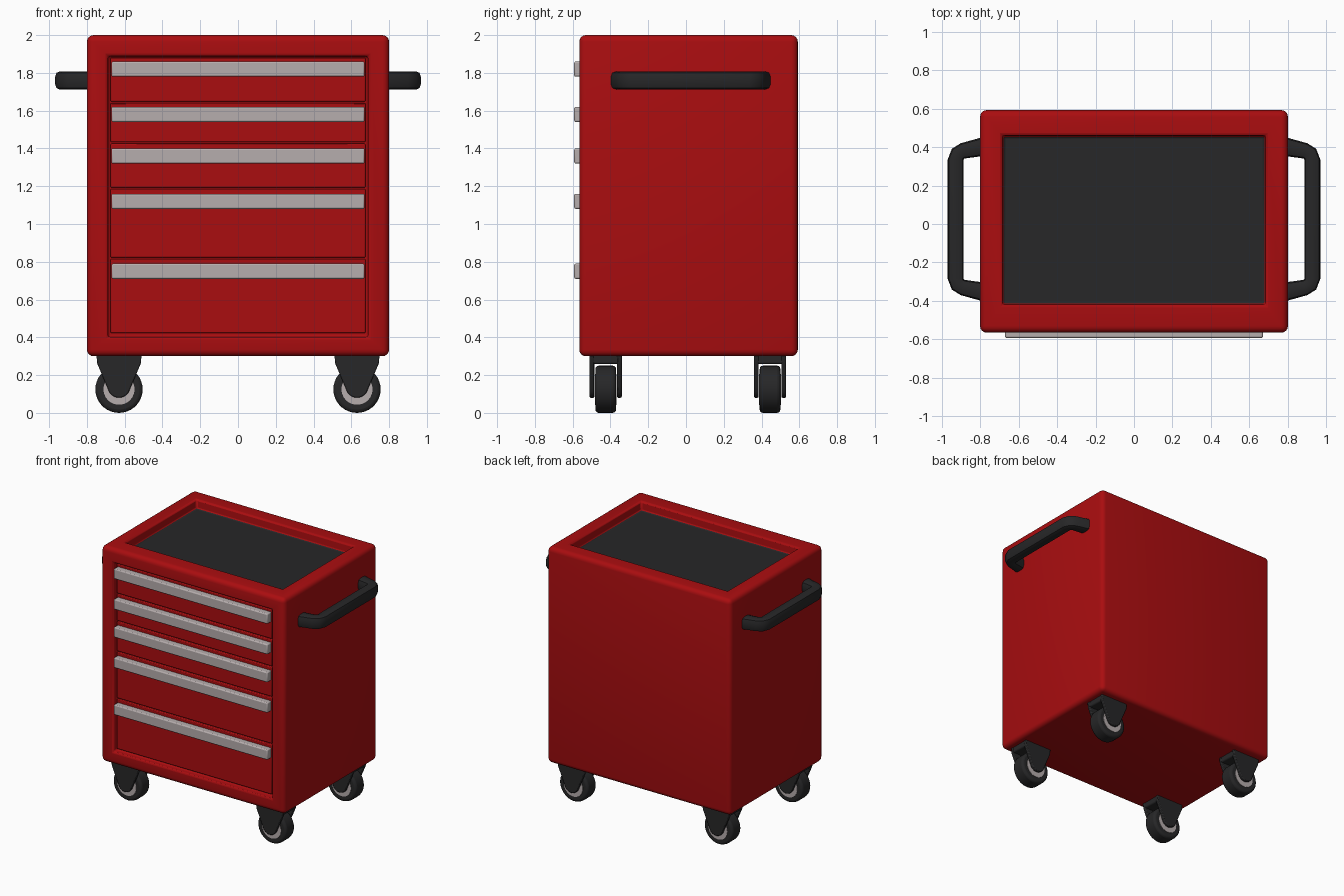
import bpy, bmesh, math
from mathutils import Matrix, Vector

if "Cube" in bpy.data.objects:
    bpy.data.objects.remove(bpy.data.objects["Cube"])


def mat(name, rgb):
    m = bpy.data.materials.new(name)
    m.diffuse_color = (*rgb, 1)
    m.use_nodes = True
    m.node_tree.nodes["Principled BSDF"].inputs["Base Color"].default_value = m.diffuse_color
    return m


RED = mat("red paint", (0.40, 0.004, 0.005))
BLACK = mat("black rubber", (0.02, 0.02, 0.021))
GREY = mat("light metal", (0.47, 0.42, 0.42))


def finish(name, bm, mats, bevel=0.0, segments=2):
    me = bpy.data.meshes.new(name)
    bm.normal_update()
    bm.to_mesh(me)
    bm.free()
    for m in mats:
        me.materials.append(m)
    ob = bpy.data.objects.new(name, me)
    bpy.context.collection.objects.link(ob)
    if bevel:
        mod = ob.modifiers.new("bevel", "BEVEL")
        mod.width, mod.segments = bevel, segments
        mod.limit_method, mod.angle_limit = "ANGLE", math.radians(40)
    bpy.ops.object.select_all(action="DESELECT")
    ob.select_set(True)
    bpy.context.view_layer.objects.active = ob
    bpy.ops.object.shade_smooth_by_angle(angle=math.radians(40))
    return ob


def box_bm(lo, hi):
    bm = bmesh.new()
    lo, hi = Vector(lo), Vector(hi)
    size = hi - lo
    bmesh.ops.create_cube(bm, size=1, matrix=Matrix.Translation((lo + hi) / 2) @ Matrix.Diagonal((*size, 1)))
    return bm


def box(name, lo, hi, m, bevel):
    return finish(name, box_bm(lo, hi), [m], bevel)


# Cabinet: rounded box with a tray sunk in the top and an opening in the front
bm = box_bm((-0.8, -0.565, 0.3), (0.8, 0.592, 2.0))
bmesh.ops.bevel(bm, geom=list(bm.edges), offset=0.035, segments=4, profile=0.5, affect="EDGES")
bm.normal_update()


def sink(direction, axes, lo, hi, depth):
    face = max(bm.faces, key=lambda f: f.normal.dot(Vector(direction)) * f.calc_area())
    bmesh.ops.inset_individual(bm, faces=[face], thickness=0.06)
    mid = face.calc_center_median()
    for v in face.verts:
        for a, l, h in zip(axes, lo, hi):
            v.co[a] = l if v.co[a] < mid[a] else h
    bm.normal_update()
    bmesh.ops.inset_individual(bm, faces=[face], thickness=0.006, depth=-depth)
    bm.normal_update()
    return face


tray = sink((0, 0, 1), (0, 1), (-0.685, -0.42), (0.685, 0.46), 0.07)
tray.material_index = 1
sink((0, -1, 0), (0, 2), (-0.69, 0.4), (0.69, 1.89), 0.045)
finish("cabinet", bm, [RED, BLACK], 0.012)

# Drawers, each with a full-width pull near its top
tops = [1.88, 1.64, 1.425, 1.185, 0.815, 0.415]
pulls = [1.82, 1.58, 1.36, 1.12, 0.75]
for i, pz in enumerate(pulls):
    box(f"drawer_{i + 1}", (-0.675, -0.545, tops[i + 1] + 0.008), (0.675, -0.50, tops[i]), RED, 0.006)
    box(f"drawer_pull_{i + 1}", (-0.67, -0.592, pz - 0.04), (0.67, -0.535, pz + 0.04), GREY, 0.008)

# Side push handles: swept tube
path = [(0.77, 0.405, 1.2), (0.89, 0.38, 1), (0.915, 0.365, 1), (0.927, 0.335, 1),
        (0.927, -0.285, 1), (0.915, -0.315, 1), (0.89, -0.33, 1), (0.77, -0.355, 1.2)]
N = 16
for side, label in ((1, "right"), (-1, "left")):
    bm = bmesh.new()
    rings = []
    for i, (x, y, r) in enumerate(path):
        a, b = path[max(i - 1, 0)], path[min(i + 1, len(path) - 1)]
        t = Vector((b[0] - a[0], b[1] - a[1], 0)).normalized()
        n = Vector((-t.y, t.x, 0))
        ring = []
        for k in range(N):
            ang = 2 * math.pi * k / N
            c, s = math.cos(ang), math.sin(ang)
            # slightly squared section
            f = 1 / (c ** 4 + s ** 4) ** 0.25
            p = Vector((x, y, 1.76 + 0.048 * f * s)) + n * 0.041 * r * f * c
            ring.append(bm.verts.new((side * p.x, p.y, p.z)))
        rings.append(ring)
    for p, q in zip(rings, rings[1:]):
        for k in range(N):
            bm.faces.new((p[k], p[(k + 1) % N], q[(k + 1) % N], q[k]))
    bm.faces.new(rings[0])
    bm.faces.new(rings[-1])
    bmesh.ops.recalc_face_normals(bm, faces=bm.faces)
    finish(f"push_handle_{label}", bm, [BLACK])


# Casters: wheel, hub and a tapered fork
def disc(name, x, y, z, r, width, m, bevel):
    bm = bmesh.new()
    M = Matrix.Translation((x, y, z)) @ Matrix.Rotation(math.pi / 2, 4, "X")
    bmesh.ops.create_cone(bm, cap_ends=True, segments=36, radius1=r, radius2=r, depth=width, matrix=M)
    return finish(name, bm, [m], bevel, 3)


def fork_cheek(name, x, y0, y1, z):
    pts = [(x - 0.12, 0.31), (x - 0.115, 0.26)]
    for k in range(9):
        ang = math.pi * (1.06 + 0.88 * k / 8)
        pts.append((x + 0.06 * math.cos(ang), z + 0.06 * math.sin(ang)))
    pts += [(x + 0.115, 0.26), (x + 0.12, 0.31)]
    bm = bmesh.new()
    f = bm.faces.new([bm.verts.new((px, y0, pz)) for px, pz in pts])
    ext = bmesh.ops.extrude_face_region(bm, geom=[f])["geom"]
    for v in ext:
        if isinstance(v, bmesh.types.BMVert):
            v.co.y = y1
    bmesh.ops.recalc_face_normals(bm, faces=bm.faces)
    finish(name, bm, [BLACK], 0.006)


for sx, lx in ((-1, "left"), (1, "right")):
    for y, ly in ((-0.425, "front"), (0.445, "back")):
        tag, x = f"{ly}_{lx}", sx * 0.63
        disc(f"wheel_{tag}", x, y, 0.125, 0.125, 0.11, BLACK, 0.018)
        disc(f"hub_{tag}", x, y, 0.125, 0.082, 0.116, GREY, 0)
        for s, lc in ((-1, "outer"), (1, "inner")):
            fork_cheek(f"fork_{lc}_{tag}", x, y + s * 0.06, y + s * 0.085, 0.14)
        box(f"fork_crown_{tag}", (x - 0.115, y - 0.08, 0.258), (x + 0.115, y + 0.08, 0.31), BLACK, 0.01)
